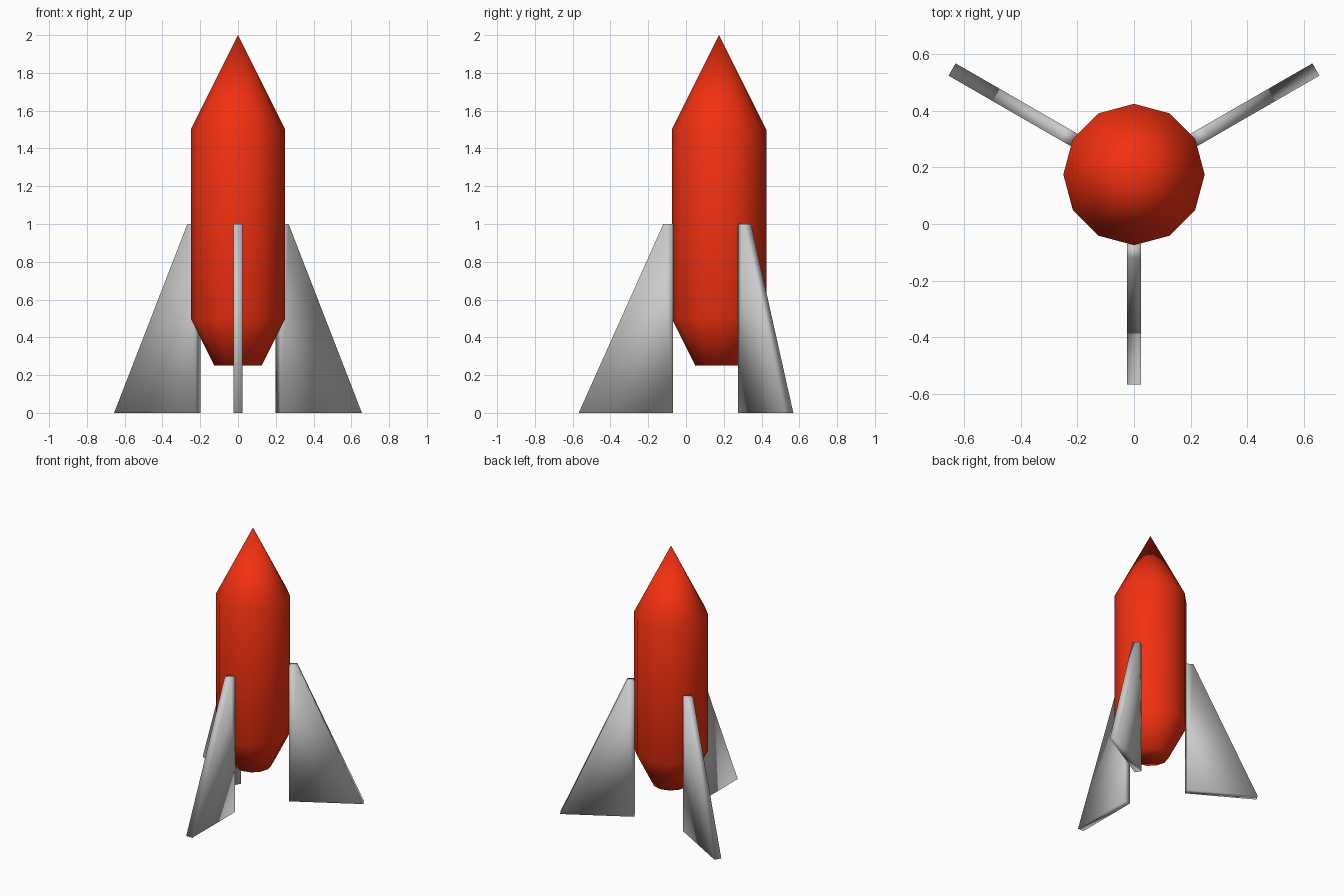
import bpy, bmesh
from math import cos, sin, radians, tau
from mathutils import Matrix, Vector

if "Cube" in bpy.data.objects:
    bpy.data.objects.remove(bpy.data.objects["Cube"])

CENTRE = Vector((0, 0.175, 0))
SIDES = 12


def finish(bm, name, color=None):
    bmesh.ops.recalc_face_normals(bm, faces=bm.faces)
    for f in bm.faces:
        f.smooth = True
    mesh = bpy.data.meshes.new(name)
    bm.to_mesh(mesh)
    bm.free()
    obj = bpy.data.objects.new(name, mesh)
    bpy.context.collection.objects.link(obj)
    if color:
        mat = bpy.data.materials.new(name + "_paint")
        mat.diffuse_color = color
        mat.use_nodes = True
        mat.node_tree.nodes["Principled BSDF"].inputs["Base Color"].default_value = mat.diffuse_color
        mesh.materials.append(mat)
    return obj


# Body: twelve-sided rings, closed tail and pointed nose
bm = bmesh.new()
rings = []
for r, z in [(0.125, 0.25), (0.25, 0.5), (0.25, 1.5)]:
    rings.append([bm.verts.new((r * cos(tau * i / SIDES), r * sin(tau * i / SIDES), z))
                  for i in range(SIDES)])
tip = bm.verts.new((0, 0, 2))
bm.faces.new(rings[0][::-1])
for i in range(SIDES):
    j = (i + 1) % SIDES
    for low, high in zip(rings, rings[1:]):
        bm.faces.new((low[i], low[j], high[j], high[i]))
    bm.faces.new((rings[-1][i], rings[-1][j], tip))
body = finish(bm, "body", (0.9, 0.03, 0.005, 1))
body.location = CENTRE


# Fins: a sloped profile extruded to a thin plate, three around the body
def fin(name, angle):
    bm = bmesh.new()
    profile = [(0.245, 0), (0.743, 0), (0.295, 1), (0.245, 1)]
    face = bm.faces.new([bm.verts.new((r, -0.025, z)) for r, z in profile])
    ext = bmesh.ops.extrude_face_region(bm, geom=[face])
    moved = [v for v in ext["geom"] if isinstance(v, bmesh.types.BMVert)]
    bmesh.ops.translate(bm, verts=moved, vec=(0, 0.05, 0))
    bm.transform(Matrix.Rotation(radians(angle), 4, 'Z'))
    finish(bm, name).location = CENTRE


for name, angle in [("front_fin", -90), ("back_right_fin", 30), ("back_left_fin", 150)]:
    fin(name, angle)
